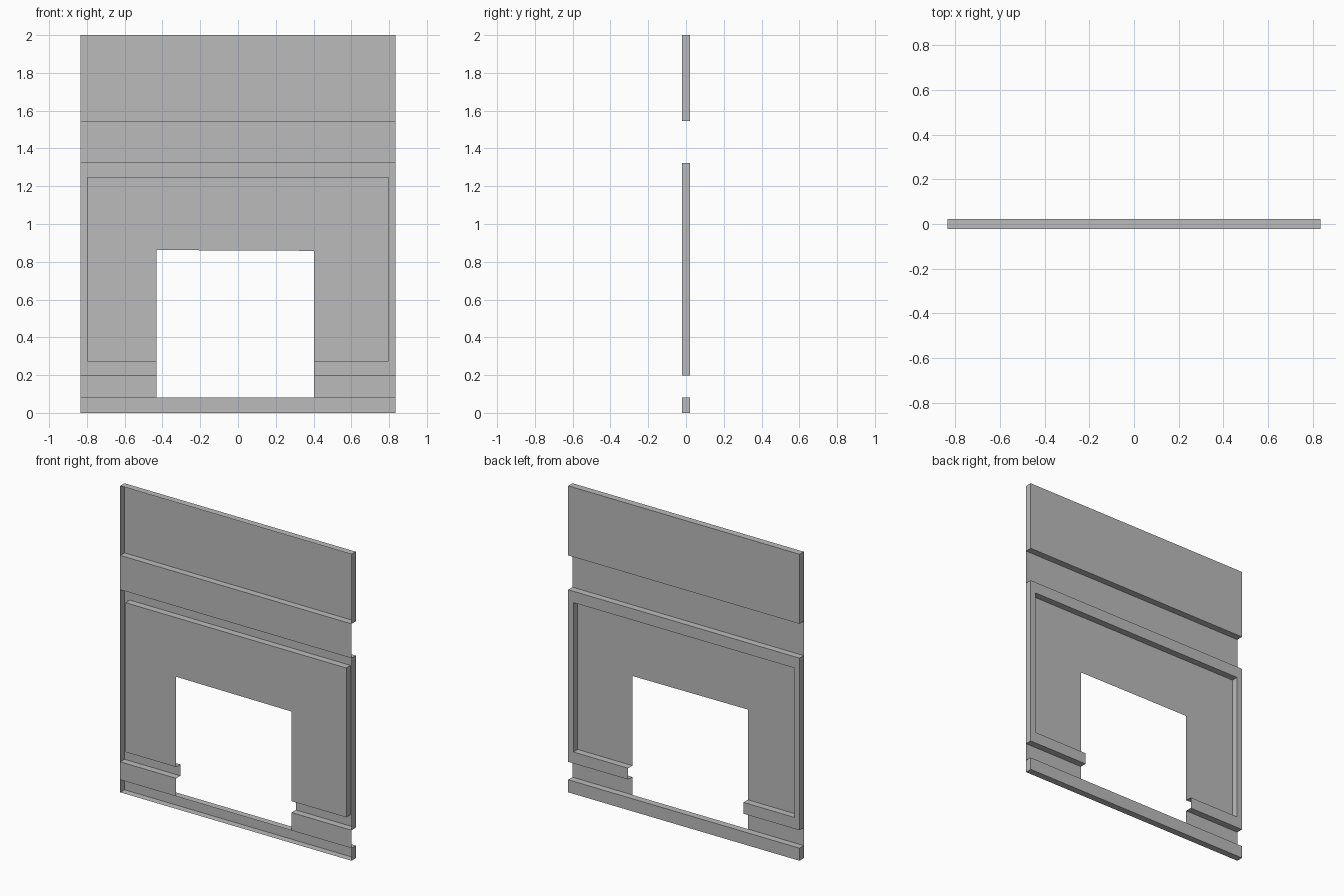
import bpy, bmesh
from mathutils import Vector

cube = bpy.data.objects.get("Cube")
if cube:
    bpy.data.objects.remove(cube, do_unlink=True)

HALF_W = 0.835          # half width of the facade
PANEL_W = 0.797         # half width of the raised panel
FRONT, BACK = -0.022, 0.022
OPEN_L, OPEN_R = -0.431, 0.402
SILL, STRIP_TOP, FRIEZE_LOW, FRIEZE_TOP, TOP = 0.082, 0.199, 1.322, 1.546, 2.0
PANEL_LOW, PANEL_TOP = 0.273, 1.248
LINTEL = Vector((0, 0, 0.86))
LINTEL_NORMAL = Vector((0.005, 0, 1))

grey = bpy.data.materials.new("plain grey")
grey.use_nodes = True
colour = (0.5, 0.5, 0.5, 1)
grey.diffuse_color = colour
grey.node_tree.nodes["Principled BSDF"].inputs["Base Color"].default_value = colour


def cut_opening(bm):
    """Slice along the doorway outline and remove the faces inside it."""
    for point, normal in ((Vector((OPEN_L, 0, 0)), Vector((1, 0, 0))),
                          (Vector((OPEN_R, 0, 0)), Vector((1, 0, 0))),
                          (LINTEL, LINTEL_NORMAL)):
        geom = bm.verts[:] + bm.edges[:] + bm.faces[:]
        bmesh.ops.bisect_plane(bm, geom=geom, plane_co=point, plane_no=normal)
    inside = []
    for face in bm.faces:
        c = face.calc_center_median()
        if OPEN_L < c.x < OPEN_R and (c - LINTEL).dot(LINTEL_NORMAL) < 0:
            inside.append(face)
    bmesh.ops.delete(bm, geom=inside, context='FACES')


def pressed_sheet(name, loops, opening=False):
    """Join successive rectangles (half width, low, high, depth); cap the last."""
    bm = bmesh.new()
    previous = None
    for w, low, high, y in loops:
        ring = [bm.verts.new((x, y, z))
                for x, z in ((-w, low), (w, low), (w, high), (-w, high))]
        if previous:
            for i in range(4):
                j = (i + 1) % 4
                bm.faces.new((previous[i], previous[j], ring[j], ring[i]))
        previous = ring
    bm.faces.new(previous)
    if opening:
        cut_opening(bm)
    mesh = bpy.data.meshes.new(name)
    bm.to_mesh(mesh)
    bm.free()
    mesh.materials.append(grey)
    obj = bpy.data.objects.new(name, mesh)
    bpy.context.collection.objects.link(obj)


# Open-fronted trays at the top and the base
for name, low, high in (("header_tray", FRIEZE_TOP, TOP), ("plinth_tray", 0, SILL)):
    pressed_sheet(name, [(HALF_W, low, high, FRONT), (HALF_W, low, high, BACK)])

# Flat strips flush with the front
pressed_sheet("frieze_strip", [(HALF_W, FRIEZE_LOW, FRIEZE_TOP, FRONT)])
pressed_sheet("lower_strip", [(HALF_W, SILL, STRIP_TOP, FRONT)], opening=True)

# Sunken border with the raised panel around the doorway
pressed_sheet("doorway_surround", [
    (HALF_W, STRIP_TOP, FRIEZE_LOW, FRONT),
    (HALF_W, STRIP_TOP, FRIEZE_LOW, BACK),
    (PANEL_W, PANEL_LOW, PANEL_TOP, BACK),
    (PANEL_W, PANEL_LOW, PANEL_TOP, FRONT)], opening=True)
